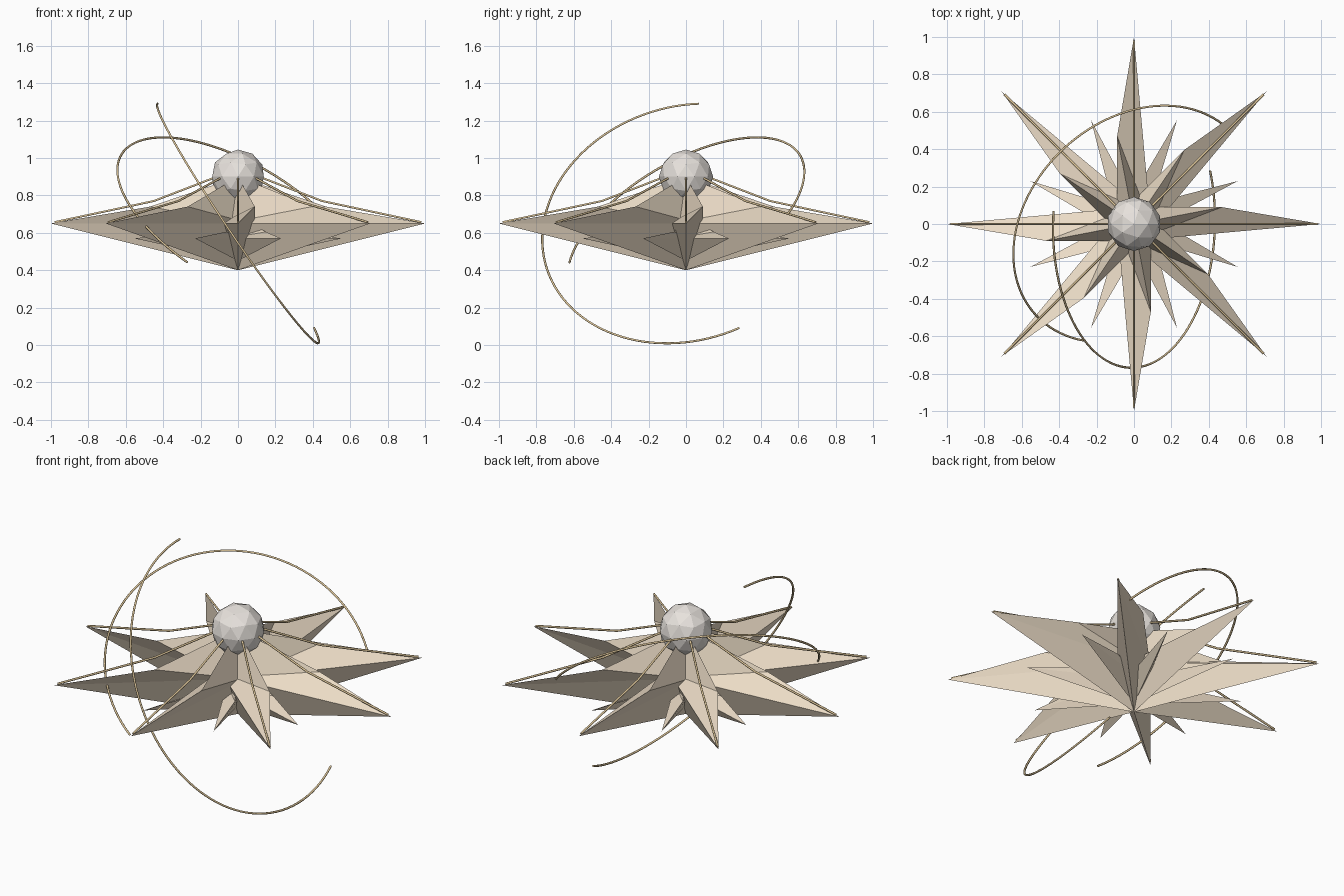
import bpy, bmesh, math
from mathutils import Vector, Matrix

if "Cube" in bpy.data.objects:
    bpy.data.objects.remove(bpy.data.objects["Cube"])

def material(name, rgb):
    m = bpy.data.materials.new(name)
    m.diffuse_color = (*rgb, 1)
    m.use_nodes = True
    m.node_tree.nodes["Principled BSDF"].inputs["Base Color"].default_value = m.diffuse_color
    return m

TAN = material("warm_tan", (0.84, 0.72, 0.57))
GOLD = material("gold", (0.72, 0.56, 0.32))
PALE = material("pale_stone", (0.80, 0.76, 0.72))

def finish(bm, name, mat):
    bmesh.ops.recalc_face_normals(bm, faces=bm.faces)
    me = bpy.data.meshes.new(name)
    bm.to_mesh(me)
    bm.free()
    me.materials.append(mat)
    ob = bpy.data.objects.new(name, me)
    bpy.context.collection.objects.link(ob)
    return ob

def spike(name, angle, length, z, half_h, half_w, knee):
    """Four-sided spike whose upper ridge swerves to one side at the knee."""
    bm = bmesh.new()
    pts = [(0, -half_w, z), (0, 0, z + half_h), (0, half_w, z),
           (0, 0, z - half_h), (length, 0, z), knee]
    left, top, right, low, tip, mid = [bm.verts.new(p) for p in pts]
    for f in ((top, left, mid), (left, tip, mid), (top, mid, right),
              (mid, tip, right), (low, tip, left), (low, right, tip),
              (left, top, right, low)):
        bm.faces.new(f)
    bm.transform(Matrix.Rotation(angle, 4, 'Z'))
    return finish(bm, name, TAN)

def wire(name, pts, radius, mat):
    cu = bpy.data.curves.new(name, 'CURVE')
    cu.dimensions = '3D'
    cu.bevel_depth = radius
    cu.bevel_resolution = 1
    cu.use_fill_caps = True
    sp = cu.splines.new('POLY')
    sp.points.add(len(pts) - 1)
    for p, co in zip(sp.points, pts):
        p.co = (*co, 1)
    cu.materials.append(mat)
    ob = bpy.data.objects.new(name, cu)
    bpy.context.collection.objects.link(ob)
    return ob

# Long and short star spikes, with a bent rib above each long one
for i in range(8):
    a = math.tau * i / 8
    spike(f"long_spike_{i + 1}", a, 1.0, 0.65, 0.25, 0.09, (0.47, 0.09, 0.74))
    spike(f"short_spike_{i + 1}", a + math.pi / 8, 0.6, 0.57, 0.12, 0.06,
          (0.28, 0.045, 0.605))
    rib = [(0.1, 0.905), (0.45, 0.77), (0.98, 0.657)]
    wire(f"rib_{i + 1}", [(r * math.cos(a), r * math.sin(a), z) for r, z in rib],
         0.006, GOLD)

# Faceted centre ball
bm = bmesh.new()
bmesh.ops.create_icosphere(bm, subdivisions=2, radius=0.145)
bm.transform(Matrix.Translation((0, 0, 0.90)))
finish(bm, "centre_ball", PALE)

# Open orbit rings swept around the star centre
def orbit(name, u, v, start, end, steps=64):
    c, u, v = Vector((0, 0, 0.65)), Vector(u), Vector(v)
    angs = [math.radians(start + (end - start) * k / steps) for k in range(steps + 1)]
    wire(name, [c + u * math.cos(t) + v * math.sin(t) for t in angs], 0.006, GOLD)

orbit("large_orbit", (-0.432, 0.03, 0.638), (-0.03, -0.768, -0.06), -3, 204)
orbit("small_orbit", (-0.40, 0.38, 0.46), (-0.506, -0.506, 0), -90, 117)
